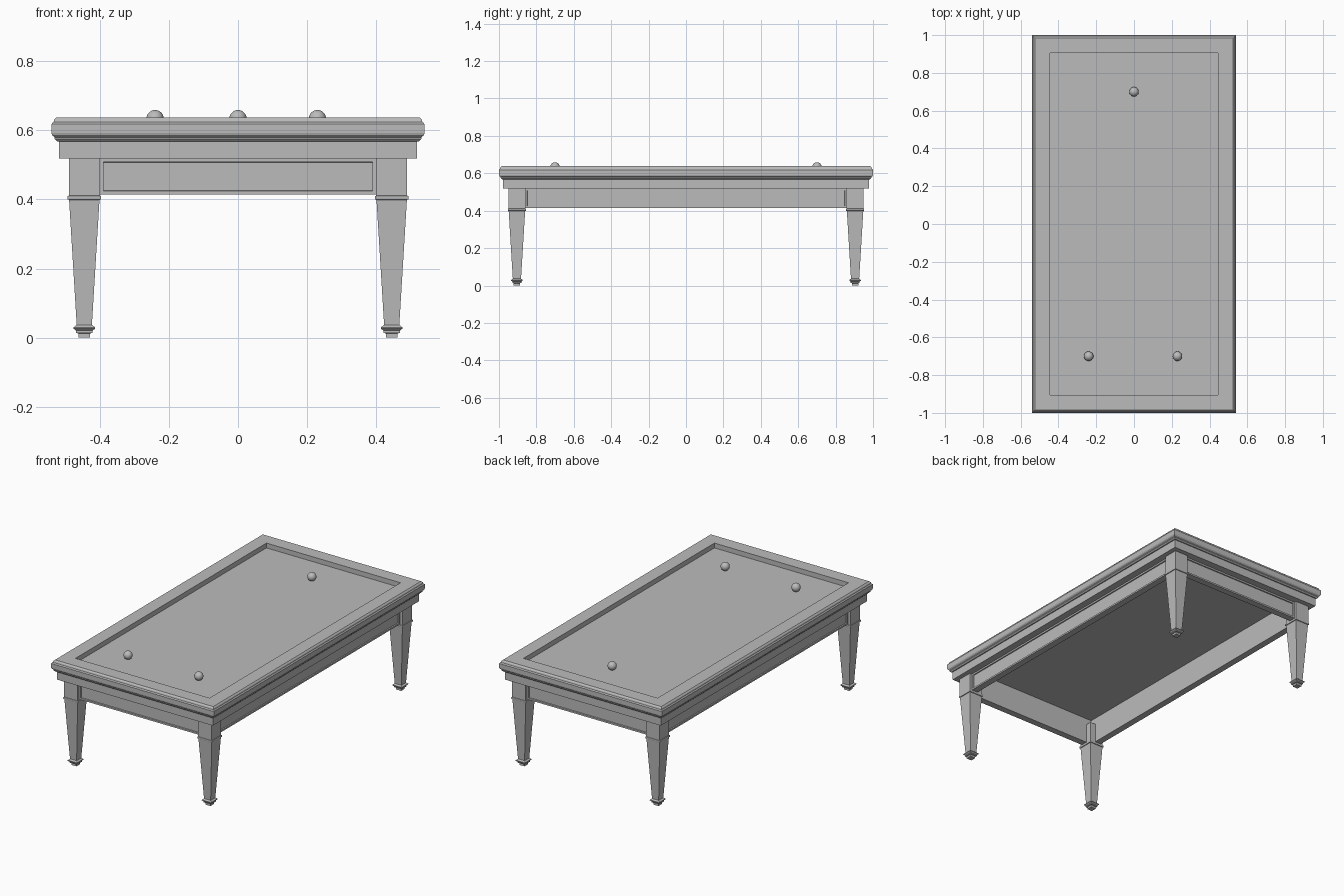
import bpy, bmesh
from math import pi
from mathutils import Matrix

if "Cube" in bpy.data.objects:
    bpy.data.objects.remove(bpy.data.objects["Cube"], do_unlink=True)

grey = bpy.data.materials.new("plain_grey")
grey.use_nodes = True
grey.diffuse_color = (0.5, 0.5, 0.5, 1)
grey.node_tree.nodes["Principled BSDF"].inputs["Base Color"].default_value = (0.5, 0.5, 0.5, 1)

HX, HY = 0.54, 1.0        # half size of the table top
LEG_X, LEG_Y = 0.445, 0.904


def finish(name, bm):
    bmesh.ops.recalc_face_normals(bm, faces=bm.faces)
    mesh = bpy.data.meshes.new(name)
    bm.to_mesh(mesh)
    bm.free()
    mesh.materials.append(grey)
    obj = bpy.data.objects.new(name, mesh)
    bpy.context.collection.objects.link(obj)
    return obj


def loft(name, rings, closed=False, at=(0, 0)):
    """Join rectangular rings (half x, half y, z); cap the ends or close the loop."""
    bm = bmesh.new()
    loops = []
    for hx, hy, z in rings:
        corners = ((-1, -1), (1, -1), (1, 1), (-1, 1))
        loops.append([bm.verts.new((at[0] + sx * hx, at[1] + sy * hy, z)) for sx, sy in corners])
    pairs = list(zip(loops, loops[1:]))
    if closed:
        pairs.append((loops[-1], loops[0]))
    else:
        bm.faces.new(loops[0])
        bm.faces.new(loops[-1])
    for a, b in pairs:
        for i in range(4):
            j = (i + 1) % 4
            bm.faces.new((a[i], a[j], b[j], b[i]))
    return finish(name, bm)


def inset_rings(profile):
    return [(HX - d, HY - d, z) for d, z in profile]


# Moulded top with the sunken playing bed
loft("table_top", inset_rings([
    (0.016, 0.568), (0.009, 0.575), (0.009, 0.58), (0.002, 0.586), (0, 0.592),
    (0, 0.618), (0.003, 0.622), (0.006, 0.624), (0.008, 0.631), (0.015, 0.638),
    (0.095, 0.638), (0.095, 0.609)]))

# Hollow frieze under the top
loft("frieze", inset_rings([(0.022, 0.519), (0.022, 0.57), (0.105, 0.57), (0.105, 0.519)]), closed=True)


# Apron boards with a sunken panel on the outside
def apron(name, half_length, distance, angle):
    bm = bmesh.new()
    bmesh.ops.create_cube(bm, size=1)
    bmesh.ops.scale(bm, vec=(2 * half_length, 0.04, 0.104), verts=bm.verts)
    bmesh.ops.translate(bm, vec=(0, -distance, 0.467), verts=bm.verts)
    bm.normal_update()
    front = [f for f in bm.faces if f.normal.y < -0.9]
    bmesh.ops.inset_region(bm, faces=front, thickness=0.014, depth=0)
    bmesh.ops.inset_region(bm, faces=front, thickness=0.002, depth=-0.006)
    bmesh.ops.rotate(bm, cent=(0, 0, 0), matrix=Matrix.Rotation(angle, 3, 'Z'), verts=bm.verts)
    finish(name, bm)


apron("front_apron", 0.4, 0.915, 0)
apron("left_apron", 0.859, 0.455, pi / 2)
apron("back_apron", 0.4, 0.915, pi)
apron("right_apron", 0.859, 0.455, -pi / 2)

# Tapered square legs with collar and foot
leg_profile = [(0.017, 0), (0.017, 0.012), (0.024, 0.014), (0.024, 0.02), (0.031, 0.026),
               (0.031, 0.03), (0.022, 0.037), (0.044, 0.399), (0.048, 0.4), (0.049, 0.405),
               (0.048, 0.41), (0.045, 0.411), (0.045, 0.53)]
for end, sy in (("front", -1), ("back", 1)):
    for side, sx in (("right", -1), ("left", 1)):
        loft(f"{end}_{side}_leg", [(h, h, z) for h, z in leg_profile], at=(sx * LEG_X, sy * LEG_Y))

# Three balls on the bed
for i, (x, y) in enumerate(((0, 0.7), (-0.24, -0.7), (0.23, -0.7))):
    bm = bmesh.new()
    bmesh.ops.create_uvsphere(bm, u_segments=24, v_segments=14, radius=0.025)
    bmesh.ops.translate(bm, vec=(x, y, 0.634), verts=bm.verts)
    for f in bm.faces:
        f.smooth = True
    finish(f"ball_{i + 1}", bm)
